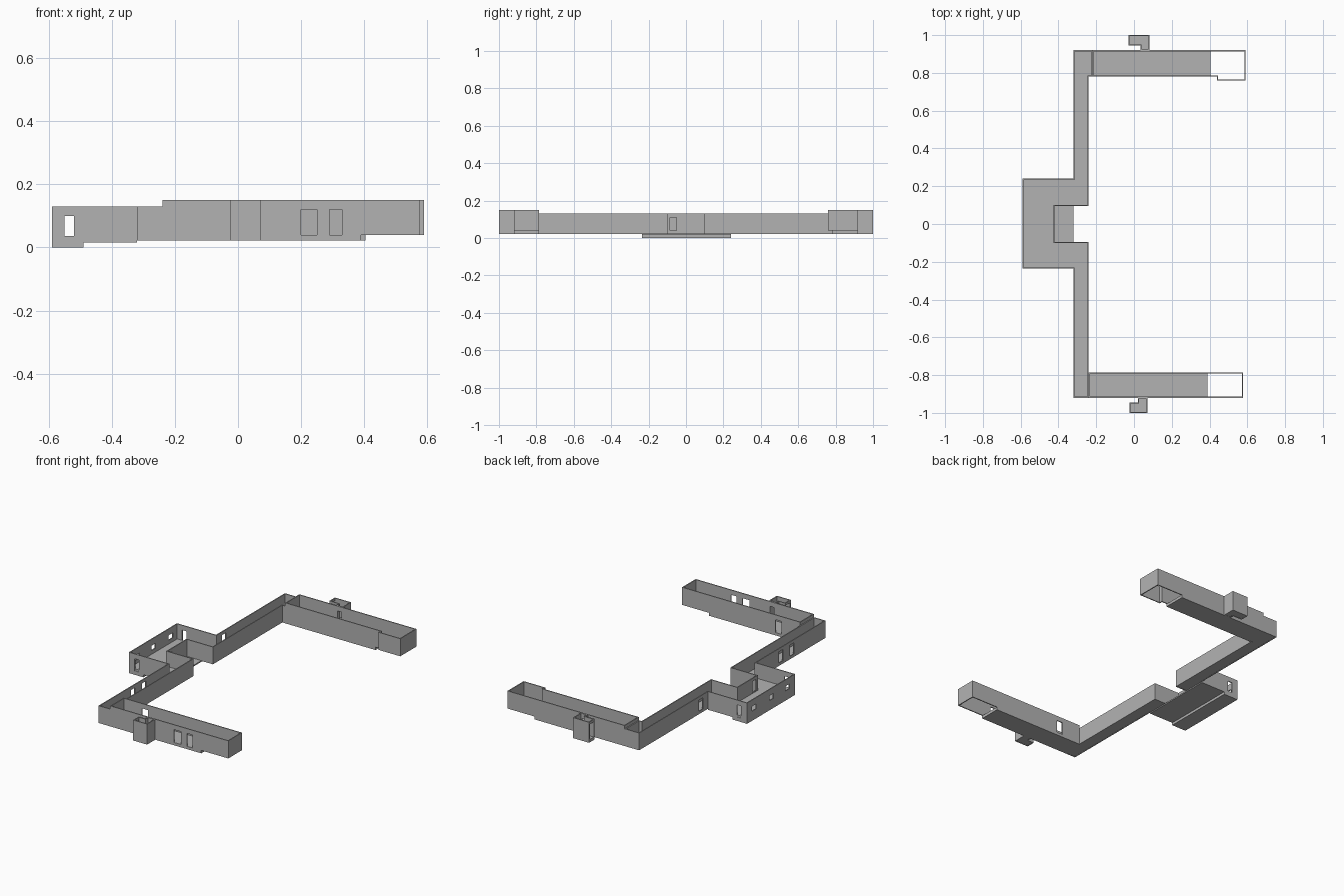
import bpy, bmesh
from mathutils import Vector

cube = bpy.data.objects.get("Cube")
if cube:
    bpy.data.objects.remove(cube, do_unlink=True)

mat = bpy.data.materials.new("plain_grey")
mat.use_nodes = True
GREY = (0.45, 0.45, 0.45, 1)
mat.diffuse_color = GREY
mat.node_tree.nodes["Principled BSDF"].inputs["Base Color"].default_value = GREY

WALL = 0.006
SLAB_LOW, SLAB_TOP = 0.022, 0.04
LOW_TOP, HIGH_TOP = 0.13, 0.15


def finish(name, bm):
    bmesh.ops.recalc_face_normals(bm, faces=bm.faces)
    mesh = bpy.data.meshes.new(name)
    bm.to_mesh(mesh)
    bm.free()
    mesh.materials.append(mat)
    obj = bpy.data.objects.new(name, mesh)
    bpy.context.collection.objects.link(obj)
    return obj


def inset(points, d):
    """Move a counter-clockwise right-angled outline inward by d."""
    result = []
    for i, p in enumerate(points):
        p = Vector(p)
        a = (p - Vector(points[i - 1])).normalized()
        b = (Vector(points[(i + 1) % len(points)]) - p).normalized()
        result.append(p + d * (Vector((-a.y, a.x)) + Vector((-b.y, b.x))))
    return result


def slab(name, points, z0, z1):
    bm = bmesh.new()
    face = bm.faces.new([bm.verts.new((p[0], p[1], z0)) for p in points])
    up = bmesh.ops.extrude_face_region(bm, geom=[face])["geom"]
    verts = [v for v in up if isinstance(v, bmesh.types.BMVert)]
    bmesh.ops.translate(bm, verts=verts, vec=(0, 0, z1 - z0))
    return finish(name, bm)


def walls(name, points, z0, z1):
    bm = bmesh.new()
    inner = inset(points, WALL)
    loops = [[bm.verts.new((p[0], p[1], z)) for p in ring]
             for ring, z in ((points, z0), (points, z1), (inner, z1), (inner, z0))]
    n = len(points)
    for k in range(4):
        a, b = loops[k], loops[(k + 1) % 4]
        for i in range(n):
            j = (i + 1) % n
            bm.faces.new((a[i], a[j], b[j], b[i]))
    return finish(name, bm)


def cut(obj, boxes):
    """Cut door and window openings, each (x0, x1, y0, y1, z0, z1)."""
    bm = bmesh.new()
    for x0, x1, y0, y1, z0, z1 in boxes:
        made = bmesh.ops.create_cube(bm, size=1)["verts"]
        bmesh.ops.scale(bm, verts=made, vec=(x1 - x0, y1 - y0, z1 - z0))
        bmesh.ops.translate(bm, verts=made,
                            vec=((x0 + x1) / 2, (y0 + y1) / 2, (z0 + z1) / 2))
    cutter = finish("opening_cutter", bm)
    cutter.hide_render = True
    mod = obj.modifiers.new("openings", "BOOLEAN")
    mod.operation, mod.solver, mod.object = "DIFFERENCE", "EXACT", cutter
    bpy.context.view_layer.objects.active = obj
    bpy.ops.object.modifier_apply(modifier=mod.name)
    bpy.data.objects.remove(cutter, do_unlink=True)


def rect(x0, x1, y0, y1):
    return [(x0, y0), (x1, y0), (x1, y1), (x0, y1)]


def door_x(x, y0, y1, z0=SLAB_TOP, z1=0.11):
    return (x - 0.01, x + 0.015, y0, y1, z0, z1)


def door_y(y, x0, x1, z0=SLAB_TOP, z1=0.12):
    return (x0, x1, y - 0.012, y + 0.012, z0, z1)


# Corridor and entrance block, sharing one outer wall
corridor = [(-0.32, -0.92), (-0.24, -0.92), (-0.24, -0.095), (-0.42, -0.095),
            (-0.42, 0.095), (-0.24, 0.095), (-0.24, 0.78), (-0.22, 0.78),
            (-0.22, 0.92), (-0.32, 0.92), (-0.32, 0.24), (-0.59, 0.24),
            (-0.59, -0.235), (-0.32, -0.235)]
corridor_walls = walls("corridor_walls", corridor, SLAB_LOW, LOW_TOP)
openings = [door_x(-0.59, y - 0.02, y + 0.02, 0.06, 0.09) for y in (-0.16, 0, 0.17)]
openings += [door_y(y, -0.55, -0.52, 0.024, 0.1) for y in (-0.235, 0.24)]
openings += [door_x(-0.32, y, y + 0.04) for y in (-0.61, -0.5, 0.29)]
openings.append(door_x(-0.425, -0.085, -0.05))
cut(corridor_walls, openings)
slab("corridor_floor", inset(corridor, 0.003), SLAB_LOW + 0.001, 0.036)

# Stepped footing below the entrance block
slab("block_base", rect(-0.59, -0.32, -0.235, 0.24), 0.016, SLAB_LOW + 0.002)
slab("block_footing", rect(-0.59, -0.49, -0.235, 0.24), 0, 0.017)

# Front wing
front_wing = walls("front_wing_walls", rect(-0.24, 0.577, -0.92, -0.785),
                   SLAB_TOP, HIGH_TOP)
cut(front_wing, [door_y(-0.917, 0.2, 0.25), door_y(-0.917, 0.29, 0.33),
                 door_y(-0.788, -0.11, -0.07), door_y(-0.917, 0.03, 0.06)])
slab("front_wing_floor", rect(-0.24, 0.39, -0.92, -0.785), SLAB_LOW, SLAB_TOP)

# Back wing with a wider end bay
back_wing = walls("back_wing_walls",
                  [(-0.22, 0.78), (0.44, 0.78), (0.44, 0.76), (0.59, 0.76),
                   (0.59, 0.92), (-0.22, 0.92)], SLAB_TOP, HIGH_TOP)
cut(back_wing, [door_y(0.917, 0.048, 0.074)])
slab("back_wing_floor", rect(-0.22, 0.405, 0.78, 0.92), SLAB_LOW, SLAB_TOP)

# L-shaped porches on the outside of both wings
for name, side, x0, xm, x1 in (("front_porch", -1, -0.025, 0.02, 0.072),
                               ("back_porch", 1, -0.03, 0.035, 0.082)):
    outline = [(xm, 0.92), (x1, 0.92), (x1, 1.0), (x0, 1.0), (x0, 0.945), (xm, 0.945)]
    if side < 0:
        outline = [(x, -y) for x, y in reversed(outline)]
    porch = walls(name + "_walls", outline, SLAB_LOW, HIGH_TOP)
    ends = sorted((side * 0.953, side * 0.992))
    cut(porch, [door_x(x0, *ends, SLAB_TOP, 0.135),
                door_y(side * 0.923, xm + 0.01, x1 - 0.01)])
    slab(name + "_floor", inset(outline, 0.003), SLAB_LOW + 0.001, SLAB_TOP - 0.001)
